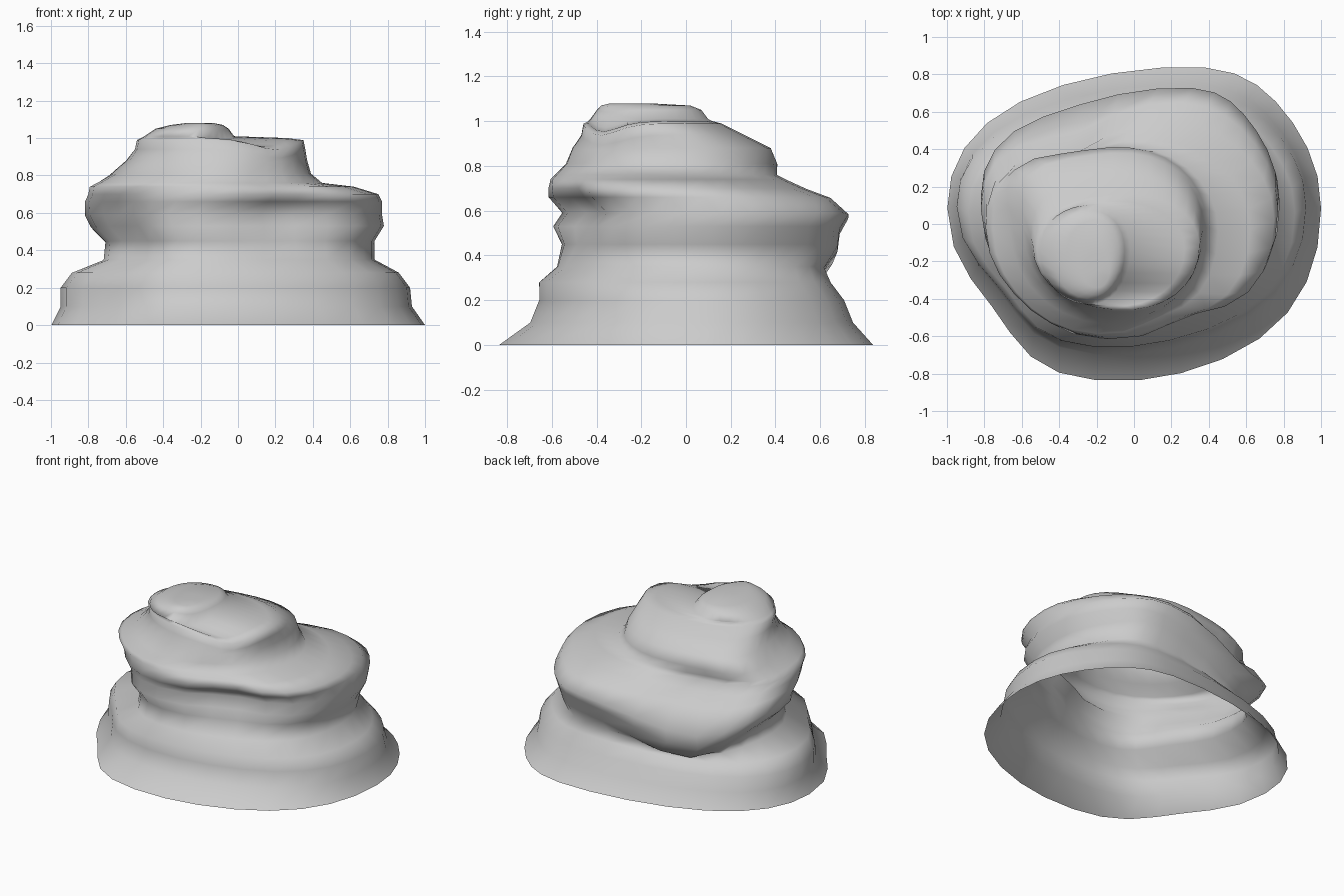
import bpy
import bmesh
from math import sin, cos, pi, exp, radians, copysign

if "Cube" in bpy.data.objects:
    bpy.data.objects.remove(bpy.data.objects["Cube"], do_unlink=True)

SEGMENTS = 30

# Each ring: height, then its extents to -x, +x, -y, +y
flared_base = [
    (0, -1, 1, -.84, .84),
    (.1, -.95, .93, -.7, .75),
    (.2, -.95, .92, -.66, .71),
    (.28, -.89, .86, -.66, .65),
]
waist = [
    (.35, -.72, .73, -.58, .62),
    (.45, -.71, .73, -.56, .68),
]
shoulder = [
    (.53, -.79, .78, -.6, .69),
    (.59, -.82, .77, -.56, .73),
    (.66, -.82, .77, -.62, .65),
    (.7, -.8, .75, -.62, .54),
    (.74, -.79, .62, -.61, .45),
]
tower = [
    (.76, -.75, .45, -.59, .41),
    (.81, -.66, .39, -.54, .41),
    (.88, -.59, .37, -.51, .38),
    (.94, -.55, .36, -.47, .26),
    (.99, -.54, .35, -.46, .16),
    (1, -.52, .27, -.44, .12),
]
top_knob = [
    (1.01, -.5, -.02, -.43, .1),
    (1.05, -.44, -.05, -.4, .07),
    (1.07, -.36, -.08, -.38, .02),
    (1.08, -.28, -.13, -.34, -.16),
]


def rounded(value, fullness=.95):
    """Softly squared circle coordinate."""
    return copysign(abs(value) ** fullness, value)


def near(value, middle, spread):
    """Bell-shaped weight around a height."""
    return exp(-((value - middle) / spread) ** 2)


def facing(angle, degrees, spread):
    """Bell-shaped weight around a compass direction."""
    gap = (angle - radians(degrees) + pi) % (2 * pi) - pi
    return near(gap, 0, radians(spread))


def ring_points(ring):
    """Uneven oval whose four quarters have their own radii."""
    z, left, right, front, back = ring
    cx = left + (right - left) * .55
    cy = front + (back - front) * .55
    # lower layers lean: back bulges to +x, front to -x
    low = min(1, max(0, (.8 - z) * 5))
    for s in range(SEGMENTS):
        a = 2 * pi * s / SEGMENTS
        c, d = rounded(cos(a)), rounded(sin(a))
        # hollows in three corners of the lower layers
        girth = 1 - .15 * facing(a, -64, 17) * near(z, .6, .18)
        girth -= .17 * facing(a, 123, 18) * near(z, .69, .08)
        girth -= .06 * low * facing(a, 217, 20)
        # tower swells out to the rim at one back corner
        girth += .2 * facing(a, 142, 22) * near(z, .83, .09)
        x = cx + c * girth * (right - cx if c > 0 else cx - left)
        y = cy + d * girth * (back - cy if d > 0 else cy - front)
        x += .18 * low * d * abs(d) ** 4
        # overhang dips at the back, crown tips down at the front
        drop = .2 * facing(a, 130, 26) * near(z, .5, .16)
        drop += .06 * facing(a, -50, 25) * near(z, .97, .06)
        yield x, y, z - drop


def build_rock(name, rings, material):
    """Skin the rings into one open-bottomed shell with a closed crown."""
    bm = bmesh.new()
    loops = [[bm.verts.new(p) for p in ring_points(r)] for r in rings]
    for low, high in zip(loops, loops[1:]):
        for s in range(SEGMENTS):
            t = (s + 1) % SEGMENTS
            bm.faces.new((low[s], low[t], high[t], high[s]))
    crown = bm.faces.new(loops[-1])
    bmesh.ops.poke(bm, faces=[crown])
    for face in bm.faces:
        face.smooth = True
    mesh = bpy.data.meshes.new(name)
    bm.to_mesh(mesh)
    bm.free()
    mesh.materials.append(material)
    rock = bpy.data.objects.new(name, mesh)
    bpy.context.collection.objects.link(rock)


# Plain grey stone
stone = bpy.data.materials.new("grey_stone")
stone.use_nodes = True
grey = (.6, .6, .6, 1)
stone.diffuse_color = grey
stone.node_tree.nodes["Principled BSDF"].inputs["Base Color"].default_value = grey

build_rock("layered_rock", flared_base + waist + shoulder + tower + top_knob, stone)
